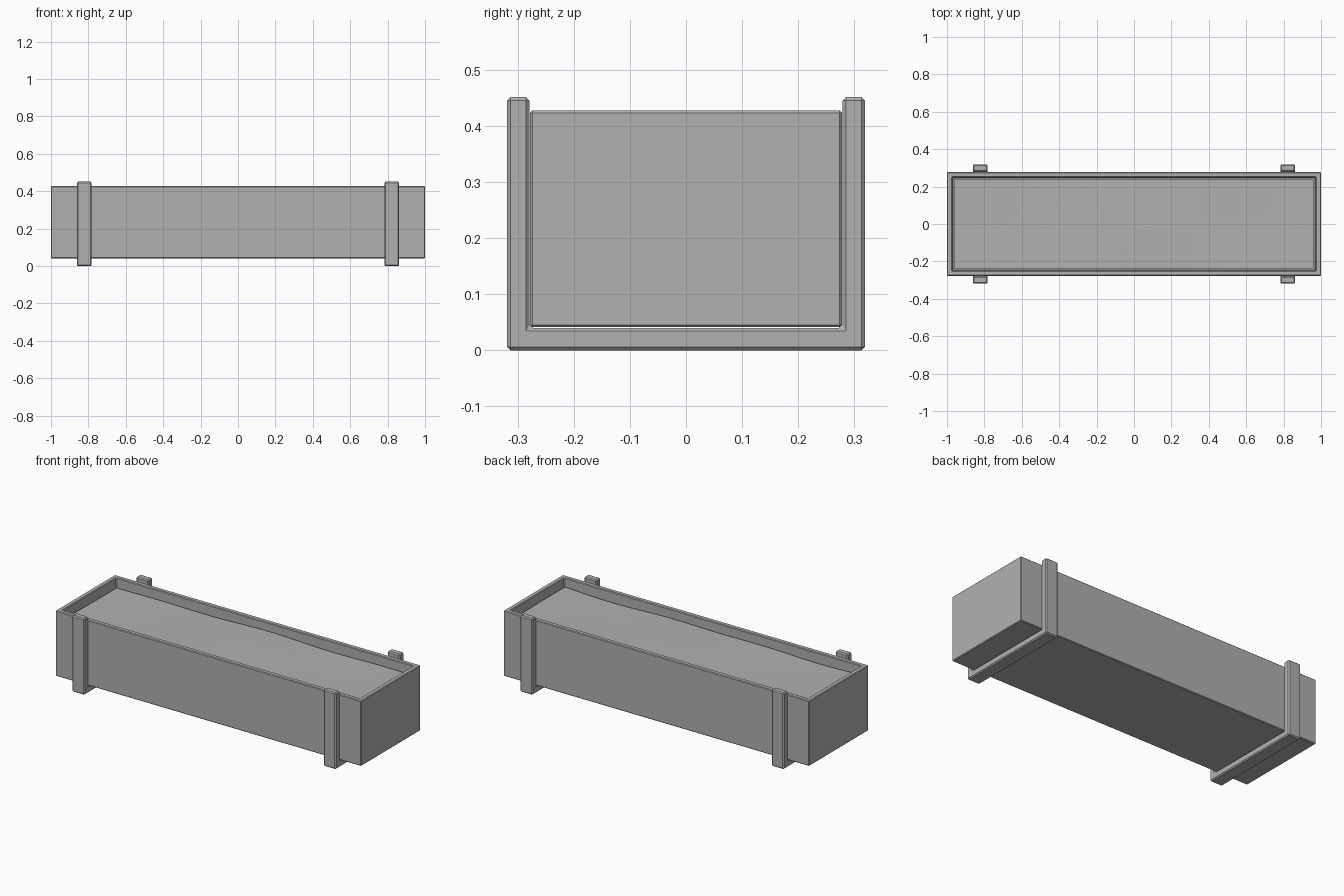
import bpy, bmesh, math

if "Cube" in bpy.data.objects:
    bpy.data.objects.remove(bpy.data.objects["Cube"])

grey = bpy.data.materials.new("dark_grey")
grey.diffuse_color = (0.44, 0.44, 0.44, 1)
grey.use_nodes = True
grey.node_tree.nodes["Principled BSDF"].inputs["Base Color"].default_value = grey.diffuse_color


def finish(name, bm, bevel=0.0):
    bmesh.ops.recalc_face_normals(bm, faces=bm.faces)
    me = bpy.data.meshes.new(name)
    bm.to_mesh(me)
    bm.free()
    me.materials.append(grey)
    ob = bpy.data.objects.new(name, me)
    bpy.context.collection.objects.link(ob)
    if bevel:
        mod = ob.modifiers.new("Bevel", 'BEVEL')
        mod.width = bevel
        mod.segments = 1
        mod.limit_method = 'ANGLE'
    return ob


# Planter box: open trough with flat rim and thick walls
X, Y, WALL, Z0, Z1 = 1.0, 0.278, 0.04, 0.041, 0.427
bm = bmesh.new()
bmesh.ops.create_cube(bm, size=1)
for v in bm.verts:
    v.co = (v.co.x * 2 * X, v.co.y * 2 * Y, Z0 if v.co.z < 0 else Z1)
top = max(bm.faces, key=lambda f: f.calc_center_median().z)
bmesh.ops.inset_region(bm, faces=[top], thickness=WALL)
# sink the inner face, leaving vertical inner walls
floor = bmesh.ops.extrude_discrete_faces(bm, faces=[top])["faces"][0]
bmesh.ops.translate(bm, verts=floor.verts, vec=(0, 0, -(Z1 - Z0 - WALL)))
finish("planter_box", bm, 0.004)

# Soil: gently uneven surface just below the rim
bm = bmesh.new()
bmesh.ops.create_grid(bm, x_segments=32, y_segments=10, size=1)
for v in bm.verts:
    x, y = v.co.x * (X - WALL), v.co.y * (Y - WALL)
    v.co = (x, y, 0.377 + 0.006 * math.sin(5 * x + 1.5) * math.cos(4 * y)
            + 0.003 * math.sin(9 * x + 5 * y))
for f in bm.faces:
    f.smooth = True
finish("soil", bm)

# Brackets: U-shaped straps passing under the box
profile = [(-0.319, 0), (0.319, 0), (0.319, 0.451), (0.279, 0.451),
           (0.279, 0.04), (-0.279, 0.04), (-0.279, 0.451), (-0.319, 0.451)]
for side, cx in (("left", -0.822), ("right", 0.822)):
    bm = bmesh.new()
    face = bm.faces.new([bm.verts.new((cx - 0.04, y, z)) for y, z in profile])
    ext = bmesh.ops.extrude_face_region(bm, geom=[face], use_keep_orig=True)
    moved = [g for g in ext["geom"] if isinstance(g, bmesh.types.BMVert)]
    bmesh.ops.translate(bm, verts=moved, vec=(0.08, 0, 0))
    finish(side + "_bracket", bm, 0.006)
